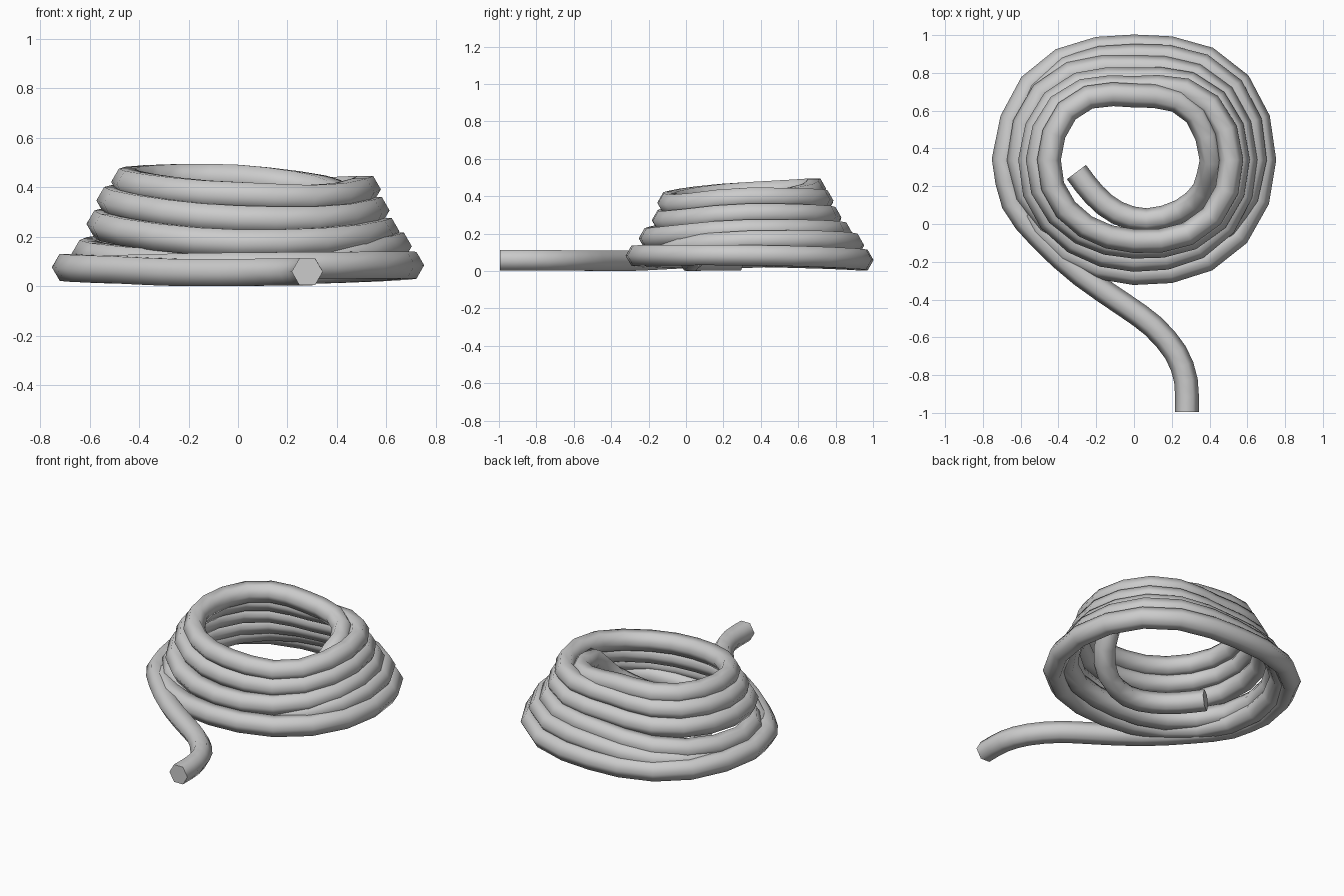
import bpy, bmesh, math
from mathutils import Vector

if "Cube" in bpy.data.objects:
    bpy.data.objects.remove(bpy.data.objects["Cube"])

R, SIDES, STEPS = 0.063, 6, 5
CENTRE = Vector((0, 0.34, 0))


def smooth(pts, n):
    """Catmull-Rom through the given points, n steps per span."""
    p = [2 * pts[0] - pts[1]] + pts + [2 * pts[-1] - pts[-2]]
    out = []
    for i in range(1, len(p) - 2):
        a, b, c, d = p[i - 1:i + 3]
        for k in range(n):
            t = k / n
            out.append(0.5 * (2 * b + (c - a) * t + (2 * a - 5 * b + 4 * c - d) * t * t
                              + (3 * b - a - 3 * c + d) * t ** 3))
    return out + [pts[-1]]


# Coil: (radius, height) at left, back, right, front of every turn
coil = [(.69, .08), (.60, .062), (.69, .088), (.60, .085),
        (.62, .075), (.55, .14), (.64, .165), (.49, .09),
        (.61, .135), (.49, .20), (.59, .225), (.53, .178),
        (.55, .255), (.425, .285), (.55, .31), (.46, .275),
        (.51, .35), (.38, .375), (.515, .395), (.43, .37),
        (.45, .425), (.34, .44), (.41, .36)]
# Hand-laid unevenness per quarter, starting left to back: (extra radius, extra height)
uneven = [(.035, 0), (.035, 0), (.02, -.07), (0, 0)]
turns = []
for i, rz in enumerate(smooth([Vector(c) for c in coil], STEPS)):
    a = math.pi - i * math.pi / 2 / STEPS
    dr, dz = uneven[i // STEPS % 4]
    w = math.sin(2 * a) ** 2
    r, z = rz.x + dr * w, rz.y + dz * w * max(0, rz.y - .08)
    turns.append(CENTRE + Vector((r * math.cos(a), r * math.sin(a), z)))

# Loose outer end on the ground, and inner end dropping inside the coil
outer = [Vector(p) for p in [(.28, -.995, .062), (.275, -.83, .062), (.22, -.68, .06),
                             (.10, -.54, .06), (-.05, -.43, .058), (-.28, -.27, .06),
                             (-.49, -.08, .07), (-.64, .11, .075)]]
inner = [Vector(p) for p in [(.37, .18, .20), (.25, .07, .10), (.07, .02, .062),
                             (-.09, .06, .06), (-.21, .155, .06), (-.305, .275, .06)]]
path = smooth(outer + [turns[0]], 2)[:-1] + turns[:-1] + smooth([turns[-1]] + inner, 2)

# Sweep a hexagon along the path
bm = bmesh.new()
rings = []
for i, p in enumerate(path):
    t = (path[min(i + 1, len(path) - 1)] - path[max(i - 1, 0)]).normalized()
    side = t.cross(Vector((0, 0, 1))).normalized()
    up = side.cross(t)
    rings.append([bm.verts.new(p + R * (side * math.cos(a) + up * math.sin(a)))
                  for a in (2 * math.pi * k / SIDES for k in range(SIDES))])
for r0, r1 in zip(rings, rings[1:]):
    for k in range(SIDES):
        j = (k + 1) % SIDES
        bm.faces.new((r0[k], r0[j], r1[j], r1[k]))
bm.faces.new(rings[0])
bm.faces.new(rings[-1])
bmesh.ops.recalc_face_normals(bm, faces=bm.faces)

# Rest the rope on the ground
low = min(v.co.z for v in bm.verts)
bmesh.ops.translate(bm, verts=bm.verts, vec=(0, 0, -low))
mesh = bpy.data.meshes.new("coiled_rope")
bm.to_mesh(mesh)
bm.free()
rope = bpy.data.objects.new("coiled_rope", mesh)
bpy.context.collection.objects.link(rope)
bpy.context.view_layer.objects.active = rope
rope.select_set(True)
bpy.ops.object.shade_smooth_by_angle(angle=math.radians(65))
